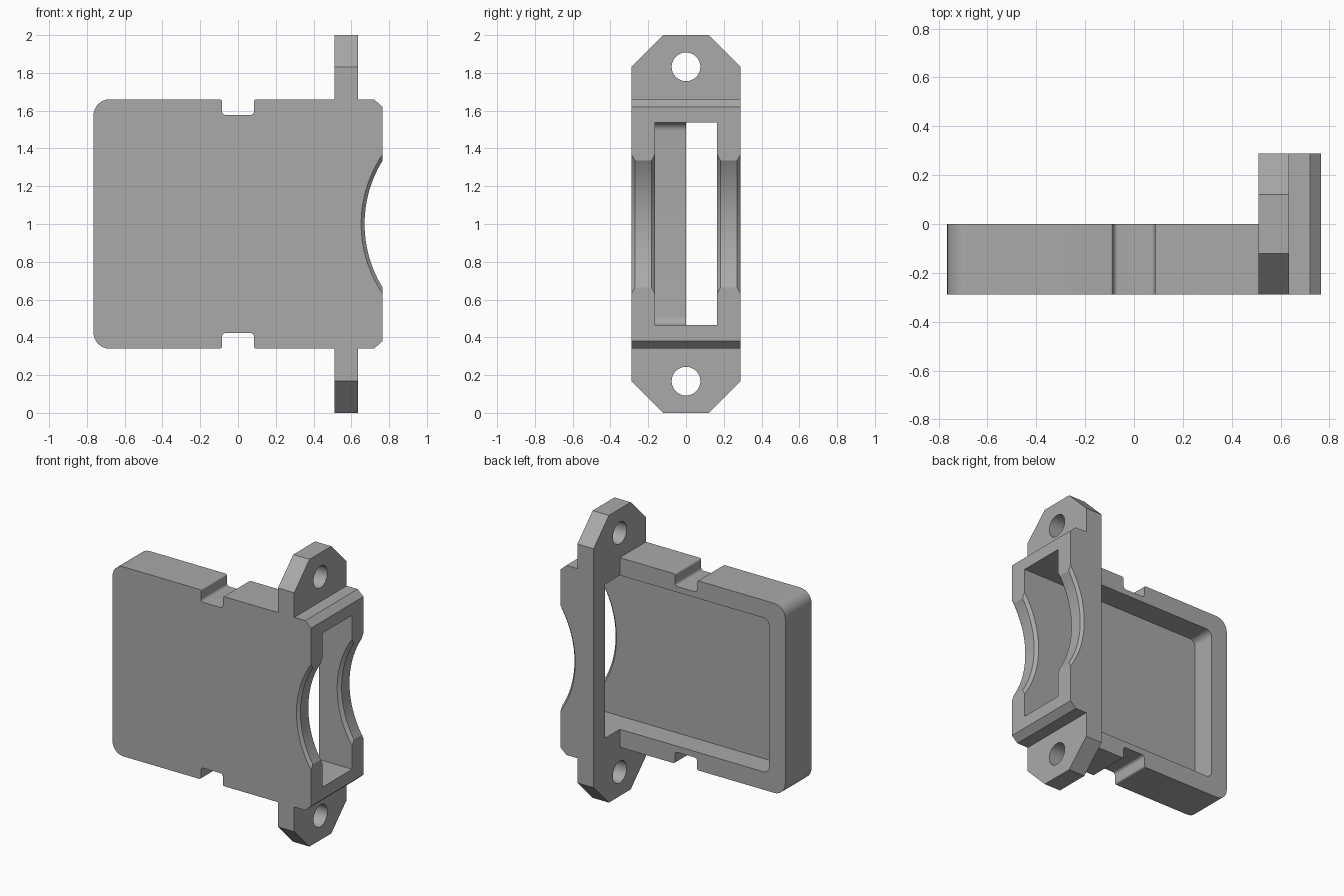
import bpy, bmesh, math
from mathutils import Vector, Matrix

if "Cube" in bpy.data.objects:
    bpy.data.objects.remove(bpy.data.objects["Cube"])

grey = bpy.data.materials.new("plain grey")
grey.use_nodes = True
colour = (0.4, 0.4, 0.4, 1)
grey.diffuse_color = colour
grey.node_tree.nodes["Principled BSDF"].inputs["Base Color"].default_value = colour


def rounded(points, steps=8):
    """Replace each (a, b, radius) corner of a closed outline by an arc."""
    out = []
    for i, (a, b, r) in enumerate(points):
        p = Vector((a, b))
        if r == 0:
            out.append(p)
            continue
        u = (Vector(points[i - 1][:2]) - p).normalized()
        v = (Vector(points[(i + 1) % len(points)][:2]) - p).normalized()
        half = u.angle(v) / 2
        centre = p + (u + v).normalized() * r / math.sin(half)
        start = p + u * r / math.tan(half) - centre
        end = p + v * r / math.tan(half) - centre
        sweep = start.angle_signed(end)
        for k in range(steps + 1):
            out.append(centre + Matrix.Rotation(-sweep * k / steps, 2) @ start)
    return out


def prism(name, outline, axis, low, high):
    """Extrude an outline along x (outline is y, z) or y (outline is x, z)."""
    def place(p, d):
        return (d, p[0], p[1]) if axis == "x" else (p[0], d, p[1])
    bm = bmesh.new()
    rings = [[bm.verts.new(place(p, d)) for p in outline] for d in (low, high)]
    return finish(name, bm, rings, False)


def lathe_y(name, profile, cx, cz, sides):
    """Turn a (y, radius) profile about an axis parallel to y."""
    bm = bmesh.new()
    turns = [2 * math.pi * k / sides for k in range(sides)]
    rings = [[bm.verts.new((cx + r * math.cos(t), y, cz + r * math.sin(t)))
              for t in turns] for y, r in profile]
    return finish(name, bm, rings, True)


def finish(name, bm, rings, smooth):
    n = len(rings[0])
    for lower, upper in zip(rings, rings[1:]):
        for i in range(n):
            j = (i + 1) % n
            bm.faces.new((lower[i], lower[j], upper[j], upper[i]))
    bm.faces.new(rings[0])
    bm.faces.new(rings[-1])
    bmesh.ops.recalc_face_normals(bm, faces=bm.faces)
    mesh = bpy.data.meshes.new(name)
    bm.to_mesh(mesh)
    bm.free()
    mesh.materials.append(grey)
    obj = bpy.data.objects.new(name, mesh)
    bpy.context.collection.objects.link(obj)
    return obj


# Full silhouette with ears and notches, mirrored about mid height
upper = [(0.765, 1.62, 0), (0.72, 1.66, 0), (0.635, 1.66, 0), (0.635, 2, 0),
         (0.51, 2, 0), (0.51, 1.66, 0), (0.085, 1.66, 0.012),
         (0.085, 1.577, 0.02), (-0.085, 1.577, 0.02), (-0.085, 1.66, 0.012),
         (-0.765, 1.66, 0.085)]
outline = upper + [(x, 2 - z, r) for x, z, r in reversed(upper)]
housing = prism("housing", rounded(outline), "y", -0.288, 0.288)

# Space behind the tray, so only the collar keeps its full depth
cutters = [prism("rear_space", [(-1, -1), (0.51, -1), (0.51, 3), (-1, 3)],
                 "y", 0, 1)]

# Tray pocket, running out through the collar
pocket = [(-0.64, 0.465, 0.045), (1, 0.465, 0), (1, 1.537, 0), (-0.64, 1.537, 0.045)]
cutters.append(prism("pocket", rounded(pocket), "y", -0.163, 0.163))

# Finger scoop with chamfered rims on both walls
rim = [(-0.31, 0.678), (-0.27, 0.638), (-0.183, 0.638), (-0.143, 0.678)]
rim += [(-y, r) for y, r in reversed(rim)]
cutters.append(lathe_y("finger_scoop", rim, 1.308, 1, 160))

# Clipped ear corners and screw holes
for end, z in (("lower", 0), ("upper", 2)):
    inward = 1 if z == 0 else -1
    for side in (-1, 1):
        corner = [(0.12, 0), (0.288, 0.168), (0.488, 0.368), (0.488, -0.2), (-0.08, -0.2)]
        cutters.append(prism(end + "_ear_corner",
                             [(side * y, z + inward * h) for y, h in corner],
                             "x", 0.4, 0.7))
    circle = [(0.076 * math.cos(math.pi * k / 20),
               z + inward * 0.168 + 0.076 * math.sin(math.pi * k / 20))
              for k in range(40)]
    cutters.append(prism(end + "_screw_hole", circle, "x", 0.4, 0.7))

# The clipping wedge must stop at the collar, so its inner reach lies outside the body
bpy.context.view_layer.objects.active = housing
housing.select_set(True)
for cutter in cutters:
    mod = housing.modifiers.new(cutter.name, "BOOLEAN")
    mod.operation = "DIFFERENCE"
    mod.solver = "EXACT"
    mod.object = cutter
    bpy.ops.object.modifier_apply(modifier=mod.name)
    bpy.data.objects.remove(cutter)

bpy.ops.object.shade_smooth_by_angle(angle=math.radians(30))
